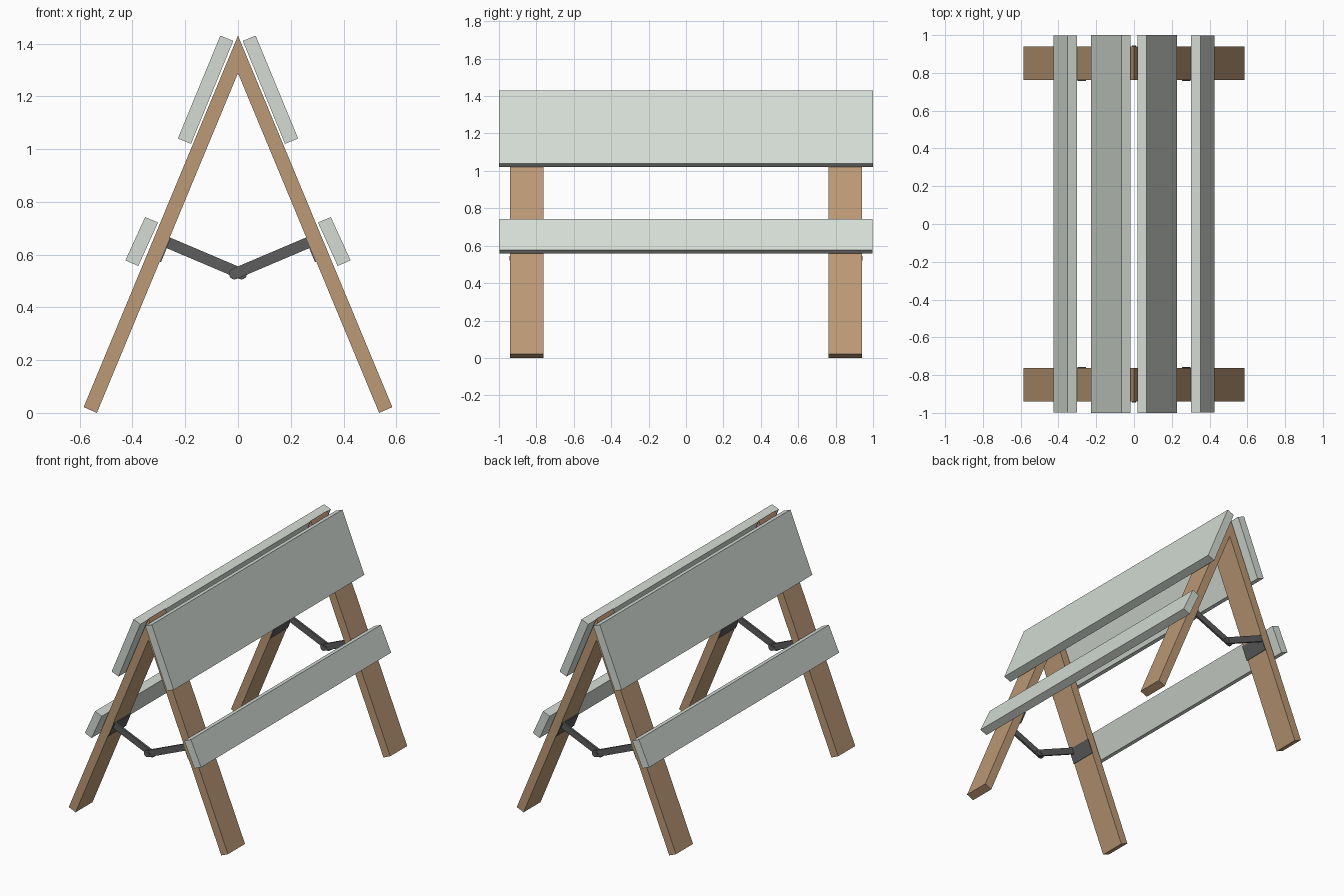
import bpy, bmesh
from math import pi, cos, sin, atan2

if "Cube" in bpy.data.objects:
    bpy.data.objects.remove(bpy.data.objects["Cube"])


def material(name, rgb):
    m = bpy.data.materials.new(name)
    m.diffuse_color = (*rgb, 1)
    m.use_nodes = True
    m.node_tree.nodes["Principled BSDF"].inputs["Base Color"].default_value = m.diffuse_color
    return m


WOOD = material("wood", (0.50, 0.32, 0.18))
PAINT = material("pale_paint", (0.66, 0.71, 0.66))
STEEL = material("dark_steel", (0.11, 0.11, 0.11))


def extrude(name, profile, y0, y1, mat, s=1):
    """Extrude an (x, z) profile along y; s=-1 turns it half a turn about z."""
    bm = bmesh.new()
    face = bm.faces.new([bm.verts.new((s * x, s * y0, z)) for x, z in profile])
    ext = bmesh.ops.extrude_face_region(bm, geom=[face])
    verts = [v for v in ext["geom"] if isinstance(v, bmesh.types.BMVert)]
    bmesh.ops.translate(bm, verts=verts, vec=(0, s * (y1 - y0), 0))
    bmesh.ops.recalc_face_normals(bm, faces=bm.faces)
    me = bpy.data.meshes.new(name)
    bm.to_mesh(me)
    bm.free()
    me.materials.append(mat)
    ob = bpy.data.objects.new(name, me)
    bpy.context.collection.objects.link(ob)
    return ob


def flip(profile):
    return [(-x, z) for x, z in profile]


def circle(cx, cz, r, n=16):
    return [(cx + r * cos(2 * pi * i / n), cz + r * sin(2 * pi * i / n)) for i in range(n)]


def arm_profile(x0, z0, x1, z1, r):
    """Bar that is square at the leg and rounded at the joint."""
    a = atan2(z1 - z0, x1 - x0)
    pts = [(x1 + r * cos(a + t), z1 + r * sin(a + t))
           for t in [-pi / 2 + pi * i / 10 for i in range(11)]]
    return pts + [(x0 - r * sin(a), z0 + r * cos(a)), (x0 + r * sin(a), z0 - r * cos(a))]


leg = [(0, 1.43), (0, 1.288), (-0.535, 0), (-0.585, 0.022)]
top_board = [(-0.067, 1.43), (-0.018, 1.41), (-0.178, 1.02), (-0.228, 1.04)]
low_board = [(-0.352, 0.742), (-0.303, 0.722), (-0.378, 0.557), (-0.427, 0.578)]
plate = [(-0.262, 0.664), (-0.255, 0.661), (-0.292, 0.571), (-0.299, 0.574)]
arm = arm_profile(-0.272, 0.648, 0.013, 0.527, 0.021)

# Each half turn about z gives one side's boards and one end's legs and hinge
for s, side, end in ((1, "left", "front"), (-1, "right", "back")):
    extrude(side + "_top_board", top_board, -1, 1, PAINT, s)
    extrude(side + "_lower_board", low_board, -0.997, 0.997, PAINT, s)
    for name, f in (("a", lambda p: p), ("b", flip)):
        extrude(f"{end}_leg_{name}", f(leg), -0.94, -0.762, WOOD, s)
        extrude(f"{end}_hinge_plate_{name}", f(plate), -0.94, -0.757, STEEL, s)
    # Folding brace at the outer edge of the legs
    extrude(end + "_brace_arm_a", arm, -0.925, -0.911, STEEL, s)
    extrude(end + "_brace_arm_b", flip(arm), -0.939, -0.925, STEEL, s)
    extrude(end + "_brace_pin", circle(0, 0.533, 0.011), -0.944, -0.906, STEEL, s)
